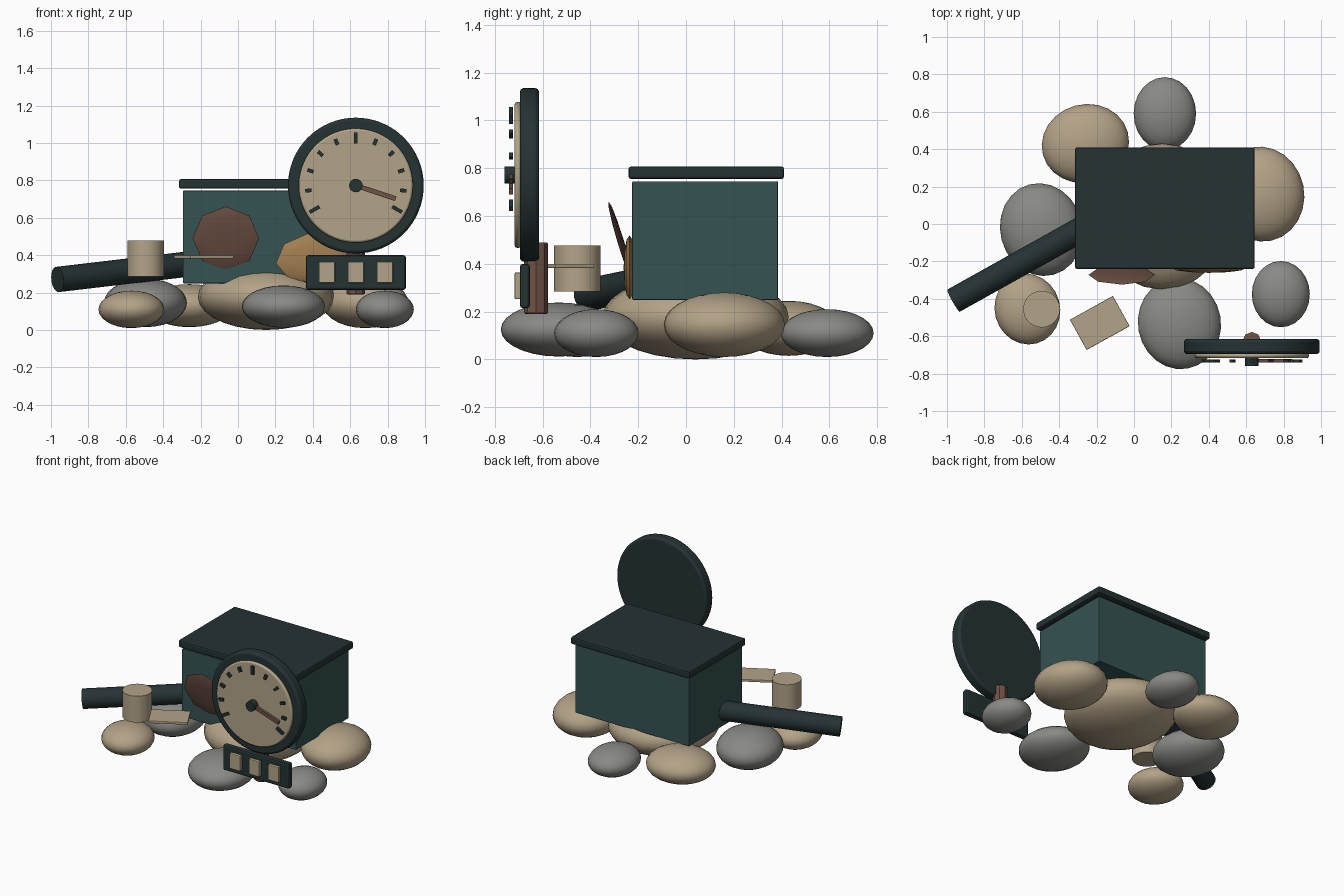
import bpy
from math import radians, sin, cos, atan2
from mathutils import Vector

cube = bpy.data.objects.get("Cube")
if cube:
    bpy.data.objects.remove(cube, do_unlink=True)


def material(name, rgb):
    m = bpy.data.materials.new(name)
    m.use_nodes = True
    m.diffuse_color = (*rgb, 1)
    m.node_tree.nodes["Principled BSDF"].inputs["Base Color"].default_value = (*rgb, 1)
    return m


TEAL = material("deep teal", (0.035, 0.085, 0.085))
DARK = material("dark slate", (0.018, 0.032, 0.034))
SAND = material("sand", (0.45, 0.36, 0.24))
CREAM = material("cream", (0.45, 0.37, 0.25))
GRAY = material("stone gray", (0.25, 0.25, 0.235))
BROWN = material("brown", (0.16, 0.085, 0.06))
AMBER = material("amber", (0.36, 0.21, 0.08))


def finish(name, mat, bevel=0, smooth=True):
    o = bpy.context.object
    o.name = name
    o.data.materials.append(mat)
    bpy.ops.object.transform_apply(location=False, rotation=False, scale=True)
    if smooth:
        bpy.ops.object.shade_smooth_by_angle(angle=radians(35))
    if bevel:
        b = o.modifiers.new("Bevel", "BEVEL")
        b.width, b.segments = bevel, 2
        b.limit_method = "ANGLE"
        b.angle_limit = radians(50)
    return o


def box(name, mat, loc, size, rot=(0, 0, 0), bevel=0):
    bpy.ops.mesh.primitive_cube_add(size=1, location=loc, rotation=rot)
    bpy.context.object.scale = size
    return finish(name, mat, bevel, smooth=False)


def rod(name, mat, start, end, radius, sides=32, bevel=0):
    a, b = Vector(start), Vector(end)
    rot = (b - a).to_track_quat("Z", "Y").to_euler()
    bpy.ops.mesh.primitive_cylinder_add(vertices=sides, radius=radius, depth=(b - a).length,
                                        location=(a + b) / 2, rotation=rot)
    return finish(name, mat, bevel)


def stone(name, mat, loc, radii, turn=0):
    bpy.ops.mesh.primitive_uv_sphere_add(segments=24, ring_count=14, radius=1, location=loc,
                                         rotation=(0, 0, radians(turn)))
    bpy.context.object.scale = radii
    return finish(name, mat)


def flake(name, mat, loc, radii, rot):
    # Thin eight-sided lens facing the front
    bpy.ops.mesh.primitive_uv_sphere_add(segments=8, ring_count=6, radius=1, location=loc, rotation=rot)
    bpy.context.object.scale = radii
    return finish(name, mat)


# Stones under and around the box
stone("centre_stone", SAND, (0.15, 0.04, 0.177), (0.365, 0.39, 0.177))
stone("left_stone", SAND, (0.68, 0.16, 0.145), (0.23, 0.255, 0.135), 12)
stone("back_right_stone", SAND, (-0.26, 0.43, 0.13), (0.235, 0.21, 0.115), 15)
stone("front_right_stone", SAND, (-0.57, -0.455, 0.11), (0.175, 0.19, 0.1), 15)
stone("back_stone", GRAY, (0.165, 0.59, 0.11), (0.167, 0.195, 0.1))
stone("right_stone", GRAY, (-0.495, -0.03, 0.145), (0.22, 0.25, 0.13), 15)
stone("front_stone", GRAY, (0.243, -0.532, 0.125), (0.222, 0.245, 0.113), 10)
stone("front_left_stone", GRAY, (0.785, -0.375, 0.11), (0.155, 0.177, 0.1))

# Box with a floating lid
box("box_body", TEAL, (0.165, 0.08, 0.497), (0.92, 0.61, 0.495), bevel=0.004)
box("box_lid", DARK, (0.165, 0.085, 0.781), (0.96, 0.65, 0.052), bevel=0.01)

# Pipe, cup and loose slab on the right
rod("pipe", DARK, (-0.965, -0.41, 0.27), (-0.2, 0.017, 0.36), 0.068)
rod("cup", CREAM, (-0.494, -0.455, 0.285), (-0.494, -0.455, 0.477), 0.098)
box("slab", CREAM, (-0.183, -0.529, 0.391), (0.263, 0.185, 0.018), (0, 0, radians(29)), 0.004)

# Flakes leaning on the box front
flake("brown_flake", BROWN, (-0.065, -0.272, 0.49), (0.178, 0.178, 0.014), (radians(107), 0, 0))
flake("amber_flake", AMBER, (0.4, -0.236, 0.385), (0.2, 0.135, 0.025), (radians(90), radians(-8), 0))

# Dial: disc, face, ticks, pointer and hub
CX, CZ = 0.63, 0.772


def dial_disc(name, mat, radius, front, back, sides=64, bevel=0):
    return rod(name, mat, (CX, back, CZ), (CX, front, CZ), radius, sides, bevel)


dial_disc("dial_case", DARK, 0.363, -0.695, -0.615, bevel=0.015)
dial_disc("dial_face", CREAM, 0.305, -0.717, -0.69, bevel=0.01)
dial_disc("dial_hub", DARK, 0.036, -0.76, -0.71, sides=24)

for i in range(-5, 6):
    a = radians(24 * i)
    length = 0.06 if i % 5 == 0 else 0.034
    box("dial_tick", DARK, (CX + 0.255 * sin(a), -0.732, CZ + 0.255 * cos(a)),
        (0.02, 0.016, length), (0, a, 0))

tip = Vector((0.213, 0, -0.07))
box("dial_pointer", BROWN, Vector((CX, -0.732, CZ)) + tip / 2, (tip.length, 0.018, 0.026),
    (0, atan2(-tip.z, tip.x), 0))

# Post and plate with three windows below the dial
rod("dial_post", BROWN, (CX, -0.627, 0.19), (CX, -0.627, 0.49), 0.05, 8, 0.008)
box("window_plate", DARK, (CX, -0.674, 0.307), (0.535, 0.042, 0.185), bevel=0.012)
for i in (-1, 0, 1):
    box("plate_window", CREAM, (CX + 0.155 * i, -0.704, 0.308), (0.085, 0.026, 0.112), bevel=0.005)
